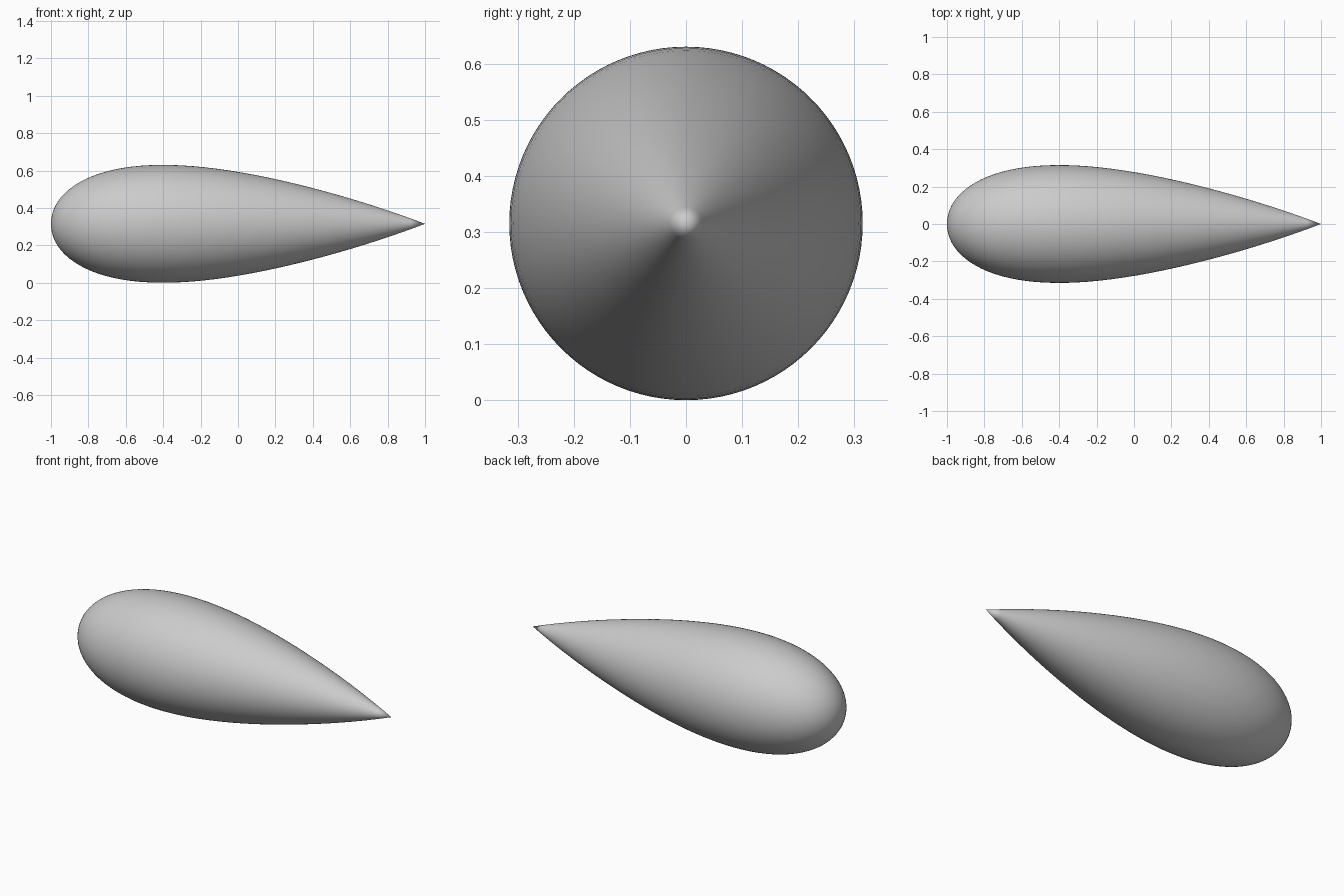
import bpy, bmesh, math

if "Cube" in bpy.data.objects:
    bpy.data.objects.remove(bpy.data.objects["Cube"])

LENGTH, RADIUS = 2.0, 0.315
RINGS, SIDES = 40, 96


def radius_at(u):
    """Symmetric aerofoil half-thickness, peaking at 30% of the length."""
    return RADIUS * 10 * (0.2969 * math.sqrt(u) - 0.1260 * u - 0.3516 * u**2
                          + 0.2843 * u**3 - 0.1036 * u**4)


# Teardrop body: revolve the profile about the x axis, rings tighter at the nose
bm = bmesh.new()
nose = bm.verts.new((-LENGTH / 2, 0, RADIUS))
tip = bm.verts.new((LENGTH / 2, 0, RADIUS))
rings = []
for i in range(1, RINGS):
    u = 1 - math.cos(math.pi / 2 * i / RINGS)
    r = radius_at(u)
    rings.append([bm.verts.new((LENGTH * (u - 0.5),
                                r * math.cos(2 * math.pi * k / SIDES),
                                RADIUS + r * math.sin(2 * math.pi * k / SIDES)))
                  for k in range(SIDES)])
for k in range(SIDES):
    n = (k + 1) % SIDES
    bm.faces.new((nose, rings[0][n], rings[0][k]))
    bm.faces.new((tip, rings[-1][k], rings[-1][n]))
    for a, b in zip(rings, rings[1:]):
        bm.faces.new((a[k], a[n], b[n], b[k]))
bmesh.ops.recalc_face_normals(bm, faces=bm.faces)
for f in bm.faces:
    f.smooth = True

mesh = bpy.data.meshes.new("teardrop_body")
bm.to_mesh(mesh)
bm.free()
body = bpy.data.objects.new("teardrop_body", mesh)
bpy.context.collection.objects.link(body)
